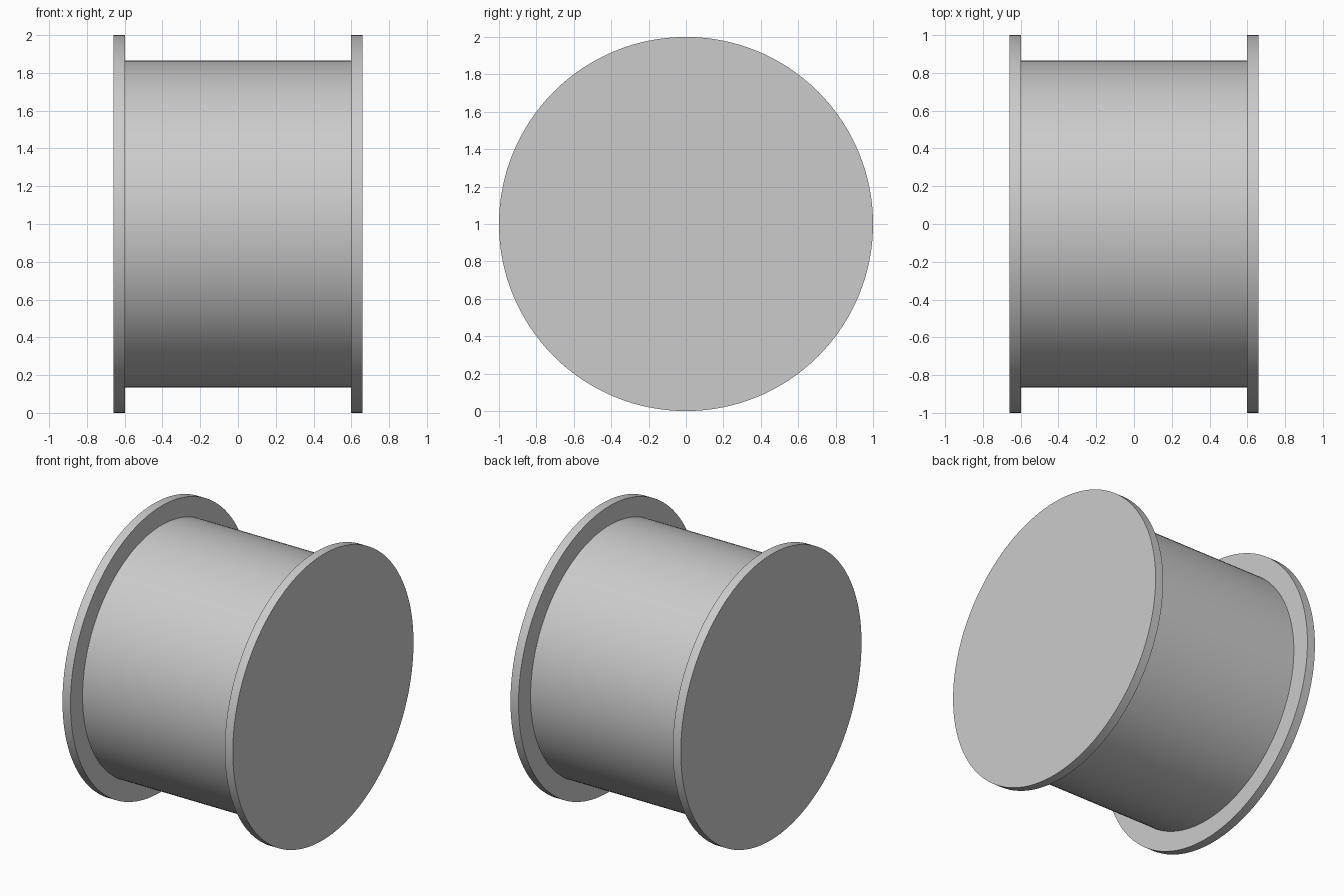
import bpy
import math

if "Cube" in bpy.data.objects:
    bpy.data.objects.remove(bpy.data.objects["Cube"])

SIDES = 128


def disc(name, x, radius, width):
    """Closed cylinder lying along the x axis, resting at spool height."""
    bpy.ops.mesh.primitive_cylinder_add(
        vertices=SIDES, radius=radius, depth=width,
        location=(x, 0, 1), rotation=(0, math.pi / 2, 0))
    obj = bpy.context.object
    obj.name = name
    bpy.ops.object.transform_apply(location=False, rotation=True, scale=True)
    bpy.ops.object.shade_smooth_by_angle(angle=math.radians(30))
    return obj


# Central drum between the flanges
disc("spool_drum", 0, 0.866, 1.2)

# End flanges
for side, label in ((-1, "left"), (1, "right")):
    disc(f"{label}_flange", side * 0.629, 1.0, 0.062)
